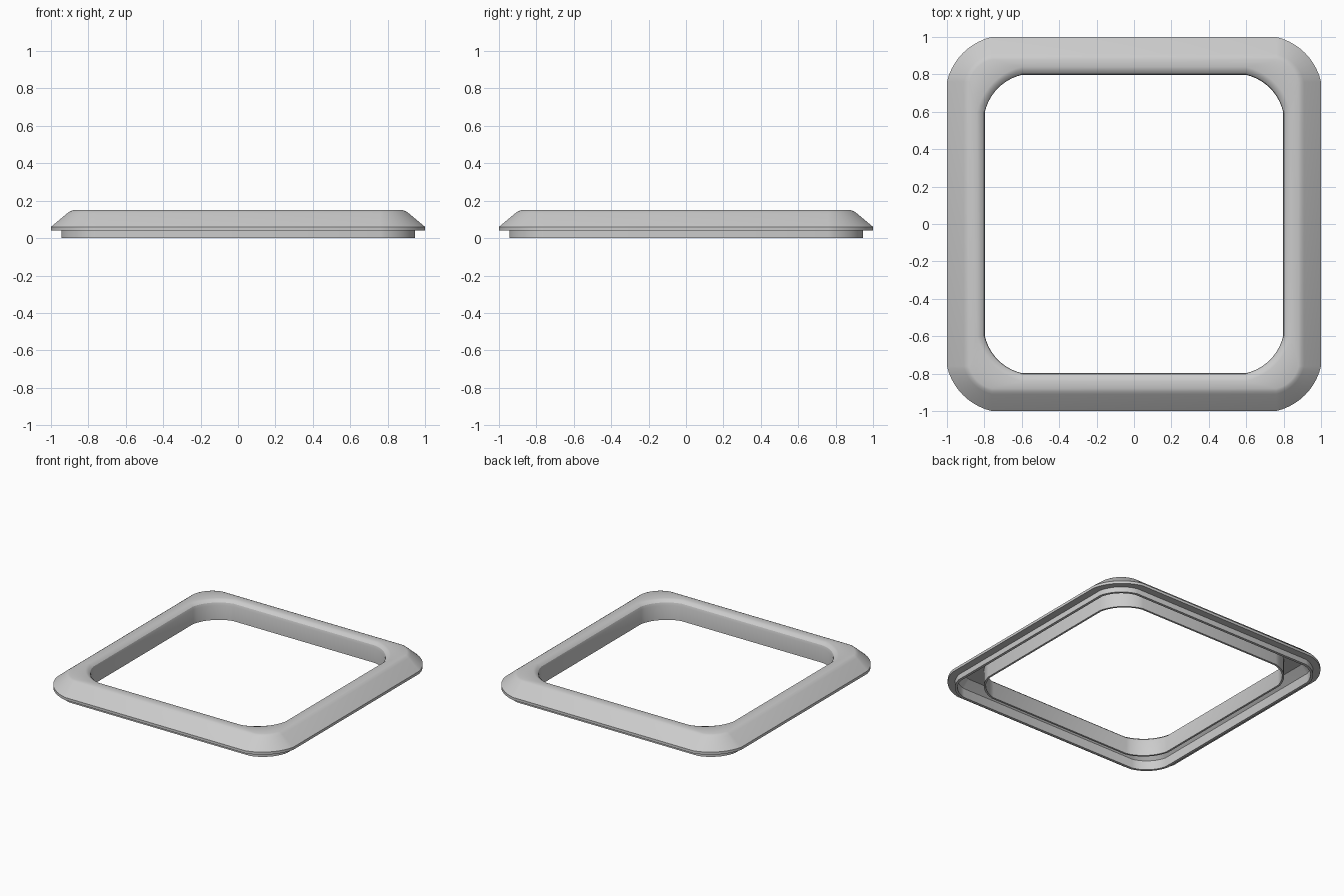
import bpy, bmesh
from math import sin, cos, radians

cube = bpy.data.objects.get("Cube")
if cube:
    bpy.data.objects.remove(cube)

grey = bpy.data.materials.new("light grey")
grey.use_nodes = True
colour = (0.6, 0.6, 0.6, 1)
grey.diffuse_color = colour
grey.node_tree.nodes["Principled BSDF"].inputs["Base Color"].default_value = colour

STEPS = 10
START = radians(13)   # corner arcs meet the straight sides at a slight angle


def corner_ring(half, straight, z):
    """Rounded square: half width, half length of its straight sides, height."""
    radius = (half - straight) / (cos(START) - sin(START))
    centre = half - radius * cos(START)
    sweep = radians(90) - 2 * START
    quarter = []
    for i in range(STEPS + 1):
        a = START + sweep * i / STEPS
        quarter.append((centre + radius * cos(a), centre + radius * sin(a)))
    points = []
    for _ in range(4):
        points += [(x, y, z) for x, y in quarter]
        quarter = [(-y, x) for x, y in quarter]
    return points


# Cross-section of the hollow rim: half width, straight half length, height
OUTER, INNER = 0.76, 0.6
section = [
    (0.945, OUTER, 0), (0.945, OUTER, 0.04),                      # lower lip
    (1.0, OUTER, 0.04), (1.0, OUTER, 0.06),                       # outer edge
    (0.91, OUTER, 0.135), (0.895, OUTER, 0.145), (0.88, OUTER, 0.15),
    (0.84, INNER, 0.15), (0.82, INNER, 0.145),                    # opening edge
    (0.803, INNER, 0.13), (0.797, INNER, 0.11), (0.797, INNER, 0),
    (0.812, INNER, 0), (0.812, INNER, 0.12),                      # channel below
    (0.87, OUTER, 0.12), (0.925, OUTER, 0.07), (0.925, OUTER, 0),
]

bm = bmesh.new()
rings = [[bm.verts.new(p) for p in corner_ring(*s)] for s in section]
for k, ring in enumerate(rings):
    following = rings[(k + 1) % len(rings)]
    for i in range(len(ring)):
        j = (i + 1) % len(ring)
        bm.faces.new((ring[i], ring[j], following[j], following[i]))
bmesh.ops.recalc_face_normals(bm, faces=bm.faces)

mesh = bpy.data.meshes.new("frame")
bm.to_mesh(mesh)
bm.free()
mesh.materials.append(grey)
frame = bpy.data.objects.new("frame", mesh)
bpy.context.collection.objects.link(frame)

bpy.ops.object.select_all(action='DESELECT')
frame.select_set(True)
bpy.context.view_layer.objects.active = frame
bpy.ops.object.shade_smooth_by_angle(angle=radians(30))
